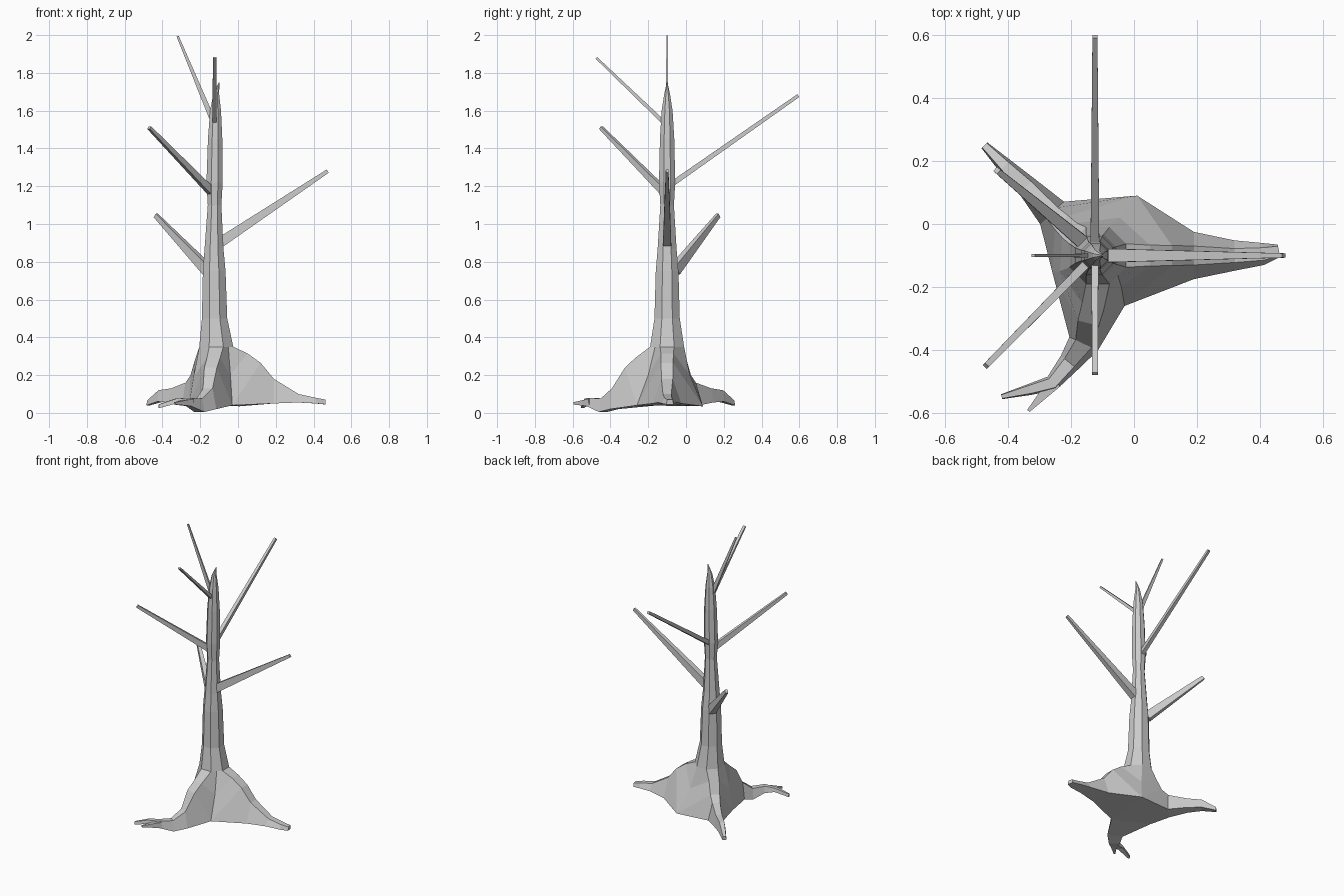
import bpy, math
from mathutils import Vector

if "Cube" in bpy.data.objects:
    bpy.data.objects.remove(bpy.data.objects["Cube"])

CY = -0.10          # trunk axis in y
SIDES = 8


def make_object(name, verts, faces):
    mesh = bpy.data.meshes.new(name)
    mesh.from_pydata([tuple(v) for v in verts], [], faces)
    mesh.update()
    obj = bpy.data.objects.new(name, mesh)
    bpy.context.collection.objects.link(obj)
    # merge shared seams and make normals consistent
    import bmesh
    bm = bmesh.new()
    bm.from_mesh(mesh)
    bmesh.ops.remove_doubles(bm, verts=bm.verts, dist=0.0005)
    bmesh.ops.recalc_face_normals(bm, faces=bm.faces)
    bm.to_mesh(mesh)
    bm.free()
    return obj


def trunk_point(k, z, cx, apothem):
    a = math.radians(22.5 + 45 * k)
    r = apothem / math.cos(math.radians(22.5))
    return Vector((cx + r * math.cos(a), CY + r * math.sin(a), z))


# Trunk and root flare share one mesh
verts, faces = [], []


def add_strip(a, b, start=0):
    """Quads between two equally long chains of points."""
    for i in range(start, len(a) - 1):
        n = len(verts)
        verts.extend((a[i], a[i + 1], b[i + 1], b[i]))
        faces.append((n, n + 1, n + 2, n + 3))


# Trunk rings: height, centre x, half width
RINGS = [(0.35, -0.115, 0.09), (0.50, -0.124, 0.067), (0.75, -0.126, 0.06),
         (0.87, -0.127, 0.05), (1.10, -0.124, 0.036), (1.22, -0.124, 0.043),
         (1.45, -0.121, 0.038), (1.60, -0.119, 0.029), (1.69, -0.115, 0.015),
         (1.75, -0.10, 0.002)]
columns = [[trunk_point(k, *ring) for ring in RINGS] for k in range(SIDES)]
for k in range(SIDES):
    add_strip(columns[k], columns[(k + 1) % SIDES])
T = [col[0] for col in columns]

# Valleys between roots: trunk point, middle point, ground point
back = [T[1], Vector((-0.045, 0.02, 0.20)), Vector((0.01, 0.09, 0.035))]
left = [T[4], Vector((-0.235, -0.15, 0.19)), Vector((-0.26, -0.15, 0.04))]
front = [(T[6] + T[7]) / 2, Vector((-0.04, -0.20, 0.20)), Vector((-0.03, -0.26, 0.04))]


def add_root(right, lft, t_right, t_left, stations):
    """Stations: x, y, half width on ridge, half width at ground, top z, bottom z."""
    pts = [Vector(s[:2]) for s in stations]
    R, L = list(right), list(lft)
    TR, TL = [t_right], [t_left]
    for i, (x, y, wt, wb, zt, zb) in enumerate(stations):
        d = (pts[min(i + 1, len(pts) - 1)] - pts[max(i - 1, 0)]).normalized()
        side = Vector((-d.y, d.x))
        TL.append((pts[i] + side * wt).to_3d() + Vector((0, 0, zt)))
        TR.append((pts[i] - side * wt).to_3d() + Vector((0, 0, zt)))
        if i >= 2:
            L.append((pts[i] + side * wb).to_3d() + Vector((0, 0, zb)))
            R.append((pts[i] - side * wb).to_3d() + Vector((0, 0, zb)))
    add_strip(R, TR)
    add_strip(TR, TL)
    add_strip(TL, L)
    add_strip(L, R, 2)                      # underside
    n = len(verts)                          # tip cap
    verts.extend((R[-1], TR[-1], TL[-1], L[-1]))
    faces.append((n, n + 1, n + 2, n + 3))


# Long right root
add_root(front, back, T[7], T[0],
         [(0.05, -0.10, 0.033, 0, 0.315, 0), (0.12, -0.10, 0.032, 0, 0.265, 0),
          (0.19, -0.10, 0.03, 0.075, 0.18, 0.05), (0.32, -0.10, 0.022, 0.048, 0.10, 0.055),
          (0.41, -0.095, 0.02, 0.035, 0.08, 0.05), (0.46, -0.085, 0.015, 0.02, 0.07, 0.045)])
# Back left root
add_root(back, left, T[2], T[3],
         [(-0.205, -0.02, 0.033, 0, 0.28, 0), (-0.23, 0.005, 0.03, 0, 0.20, 0),
          (-0.26, 0.035, 0.025, 0.052, 0.16, 0.04), (-0.34, 0.12, 0.02, 0.034, 0.13, 0.055),
          (-0.41, 0.185, 0.016, 0.025, 0.12, 0.06), (-0.475, 0.25, 0.01, 0.013, 0.065, 0.04)])
# Front root
add_root(left, front, T[5], T[6],
         [(-0.13, -0.26, 0.036, 0, 0.29, 0), (-0.145, -0.315, 0.034, 0, 0.24, 0),
          (-0.16, -0.38, 0.028, 0.05, 0.13, 0.02), (-0.205, -0.44, 0.02, 0.035, 0.075, 0.005),
          (-0.26, -0.505, 0.017, 0.025, 0.08, 0.035), (-0.33, -0.525, 0.013, 0.018, 0.075, 0.05),
          (-0.42, -0.548, 0.006, 0.008, 0.045, 0.025)])
# Centre of the underside
n = len(verts)
verts.extend((back[2], left[2], front[2]))
faces.append((n, n + 1, n + 2))
make_object("trunk_and_roots", verts, faces)


def spike(name, start, end, w0, h0, w1, h1):
    """Tapered four-sided bar between two points."""
    a, b = Vector(start), Vector(end)
    d = (b - a).normalized()
    side = d.cross(Vector((0, 0, 1))).normalized()
    up = side.cross(d)
    v = []
    for p, w, h in ((a, w0, h0), (b, w1, h1)):
        v += [p + side * (sx * w) + up * (sy * h)
              for sx, sy in ((-1, -1), (1, -1), (1, 1), (-1, 1))]
    f = [(i, (i + 1) % 4, 4 + (i + 1) % 4, 4 + i) for i in range(4)]
    make_object(name, v, f + [(0, 1, 2, 3), (4, 5, 6, 7)])


# Small fork at the end of the front root
spike("root_fork", (-0.25, -0.50, 0.055), (-0.335, -0.593, 0.05), 0.022, 0.02, 0.005, 0.006)

# Bare branches
spike("branch_right", (-0.09, CY, 0.905), (0.475, CY, 1.28), 0.022, 0.027, 0.007, 0.010)
spike("branch_back_left", (-0.16, -0.06, 0.755), (-0.435, 0.17, 1.045), 0.022, 0.028, 0.009, 0.012)
spike("branch_front_left", (-0.145, -0.12, 1.175), (-0.47, -0.45, 1.51), 0.014, 0.02, 0.009, 0.009)
spike("branch_back", (-0.124, -0.07, 1.215), (-0.124, 0.595, 1.68), 0.014, 0.014, 0.008, 0.009)
spike("branch_front", (-0.124, -0.12, 1.54), (-0.124, -0.475, 1.88), 0.011, 0.011, 0.009, 0.006)
spike("branch_upper_left", (-0.138, CY, 1.56), (-0.32, CY, 1.995), 0.006, 0.014, 0.004, 0.006)
